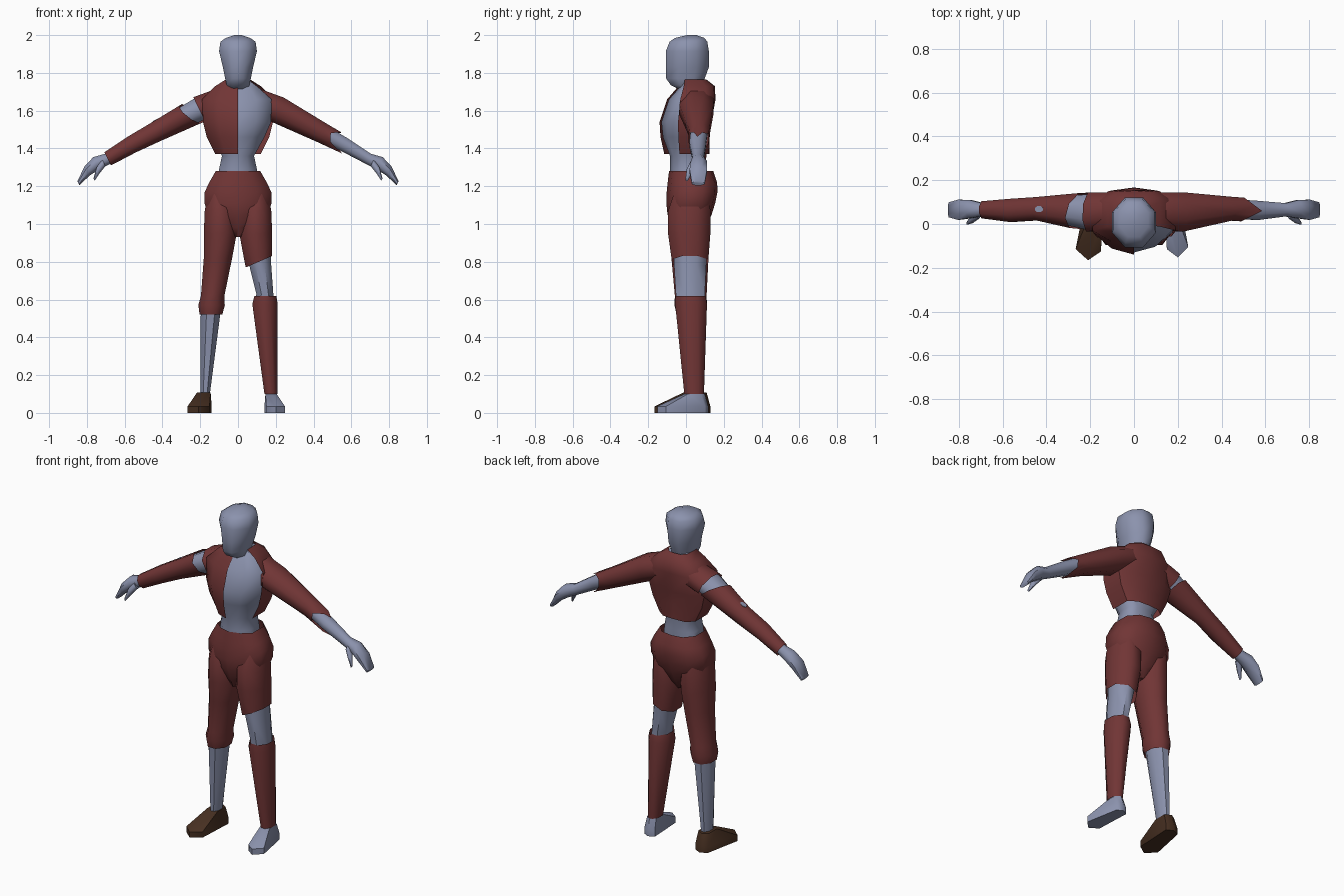
import bpy, bmesh, math
from mathutils import Vector

if "Cube" in bpy.data.objects:
    bpy.data.objects.remove(bpy.data.objects["Cube"])


def material(name, rgb):
    m = bpy.data.materials.new(name)
    m.diffuse_color = (*rgb, 1)
    m.use_nodes = True
    m.node_tree.nodes["Principled BSDF"].inputs["Base Color"].default_value = m.diffuse_color
    return m


SKIN = material("grey blue skin", (.26, .29, .42))
CLOTH = material("dark red cloth", (.165, .036, .036))
LEATHER = material("brown leather", (.065, .03, .016))


def loft(name, rings, mat, side=1, caps=True, cuts=(), drop=None):
    """Skin rings of points; side=-1 mirrors; cuts are (point, normal) planes whose positive side is removed."""
    bm = bmesh.new()
    vs = [[bm.verts.new(p) for p in r] for r in rings]
    n = len(rings[0])
    for a, b in zip(vs, vs[1:]):
        for i in range(n):
            j = (i + 1) % n
            bm.faces.new((a[i], a[j], b[j], b[i]))
    ends = [bm.faces.new(vs[0]), bm.faces.new(vs[-1])]
    for v in bm.verts:
        v.co.x *= side
    bmesh.ops.recalc_face_normals(bm, faces=bm.faces[:])
    bm.normal_update()
    gone = [] if caps else ends
    if drop:
        gone = gone + [f for f in bm.faces if f not in gone and drop(f)]
    bmesh.ops.delete(bm, geom=gone, context='FACES')
    for p, nrm in cuts:
        bmesh.ops.bisect_plane(bm, geom=bm.verts[:] + bm.edges[:] + bm.faces[:], clear_outer=True,
                               plane_co=(p[0] * side, p[1], p[2]),
                               plane_no=(nrm[0] * side, nrm[1], nrm[2]))
    me = bpy.data.meshes.new(name)
    bm.to_mesh(me)
    bm.free()
    me.materials.append(mat)
    ob = bpy.data.objects.new(name, me)
    bpy.context.collection.objects.link(ob)
    return ob


def octagon(c, u, v):
    """Eight points around c whose flats touch the half extents u and v."""
    k = 1 / math.cos(math.pi / 8)
    return [Vector(c) + Vector(u) * (k * math.cos(a)) + Vector(v) * (k * math.sin(a))
            for a in (math.pi / 8 + i * math.pi / 4 for i in range(8))]


def trunk(z, w, yf, yb, back=.7):
    """Body section with a ridge along the front centre line."""
    half = [(.55 * w, .8 * yf), (w, .3 * yf), (w, back * yb), (.6 * w, (.75 + back * .35) * yb)]
    return ([(0, yf, z)] + [(x, y, z) for x, y in half] + [(0, yb * 1.03, z)]
            + [(-x, y, z) for x, y in reversed(half)])


def upright(rows, g=0):
    """Rings along z from (z, x, y, half width, half depth)."""
    return [octagon((x, y, z), (rx + g, 0, 0), (0, ry + g, 0)) for z, x, y, rx, ry in rows]


def arm_rings(rows, g=0):
    """Rings square to the sloping arm from (x, y, z, half depth, half thickness)."""
    return [octagon((x, y, z), (0, ry + g, 0), ((rz + g) * .45, 0, (rz + g) * .89))
            for x, y, z, ry, rz in rows]


# Head and neck
loft("head", upright([(1.70, 0, .04, .055, .05), (1.735, 0, .005, .06, .085), (1.77, 0, -.003, .068, .102),
                      (1.83, 0, .008, .08, .113), (1.915, 0, .007, .1, .114), (1.965, 0, .013, .093, .1),
                      (1.985, 0, .02, .065, .078), (2.0, 0, .03, .02, .025)]), SKIN)

# Torso
loft("torso", [trunk(*r) for r in [
    (1.24, .105, -.08, .09), (1.29, .1, -.085, .09), (1.36, .085, -.085, .09), (1.46, .14, -.122, .105),
    (1.54, .175, -.13, .118), (1.66, .178, -.09, .14), (1.73, .1, -.03, .13), (1.76, .06, -.01, .09)]], SKIN)

# Shirt, torn open on one side of the chest
loft("shirt", [trunk(*r) for r in [
    (1.37, .12, -.115, .12), (1.46, .165, -.135, .122), (1.54, .185, -.14, .13), (1.66, .19, -.10, .152),
    (1.73, .12, -.04, .148), (1.765, .065, -.02, .105)]], CLOTH, caps=False,
    drop=lambda f: f.calc_center_median().x > 0 and f.normal.y < -.3)

# Trouser seat
loft("trouser_seat", [trunk(*r, .55) for r in [
    (.93, .02, -.05, .07), (.98, .08, -.07, .10), (1.05, .155, -.098, .132), (1.11, .178, -.104, .15),
    (1.17, .176, -.102, .162), (1.22, .152, -.097, .16), (1.28, .118, -.09, .14)]], CLOTH,
    drop=lambda f: f.normal.z > .95)

ARM = [(.05, .065, 1.668, .06, .055), (.12, .06, 1.64, .075, .06), (.21, .055, 1.605, .08, .062),
       (.44, .07, 1.485, .044, .045), (.56, .062, 1.422, .044, .038), (.69, .065, 1.345, .03, .03)]
HAND = [(.75, .068, 1.322, .042, .036), (.80, .065, 1.28, .046, .028), (.845, .065, 1.215, .034, .012)]
LEG = [(.95, .095, .025, .075, .095), (.78, .118, .022, .058, .085), (.63, .142, .023, .045, .077),
       (.56, .143, .025, .054, .072), (.10, .174, .043, .025, .044), (.06, .174, .043, .025, .044)]
TROUSER = [(1.16, .1, .025, .06, .09), (1.07, .094, .018, .082, .112), (.95, .094, .017, .087, .112),
           (.82, .106, .021, .075, .098), (.62, .134, .025, .062, .084)]
CUFF = [(.57, .14, .025, .07, .086), (.52, .143, .025, .06, .075)]

FOOT = [(.21, .1), (.248, -.105), (.2, -.152), (.15, -.115), (.14, .1), (.175, .118)]
ANKLE = [(.205, .08), (.205, .01), (.175, -.01), (.145, .01), (.145, .08), (.175, .1)]


def foot(name, mat, side, g):
    def outline(pts, z):
        return [((x - .185) * (1 + g) + .185 + g * .04, y * (1 + g * .5), z) for x, y in pts]
    loft(name, [outline(FOOT, 0), outline(FOOT, .035), outline(ANKLE, .1 + g * .05)], mat, side)


# Bare limbs, mirrored
for side, word in ((1, "left"), (-1, "right")):
    loft(word + "_arm", arm_rings(ARM + HAND), SKIN, side)
    loft(word + "_thumb", arm_rings([(.71, .045, 1.325, .02, .02), (.74, .022, 1.285, .018, .018),
                                     (.762, .004, 1.235, .007, .007)]), SKIN, side)
    loft(word + "_leg", upright(LEG), SKIN, side)

# Sleeves: a long one torn to a point, and a shoulder cap with a separate lower sleeve
loft("left_sleeve", arm_rings(ARM, .01), CLOTH, 1, False,
     [((.585, .06, 1.46), (.45, -.9, 0)), ((.585, .06, 1.46), (.6, .8, 0))])
loft("right_shoulder_cap", arm_rings(ARM, .01), CLOTH, -1, False, [((.20, .055, 1.605), (.89, .05, -.45))])
loft("right_sleeve", arm_rings(ARM, .009), CLOTH, -1, False, [((.28, .06, 1.61), (-.62, -.29, .79))])

# Small tear on the elbow of the lower sleeve
loft("right_elbow_tear", [octagon((.433 + h * .45, .068, 1.551 + h * .89), (.018, 0, -.009), (0, .014, 0))
                          for h in (-.004, .003)], SKIN, -1)

# Trouser legs: one torn at the thigh, one ending in a cuff under the knee
loft("left_trouser_leg", upright(TROUSER), CLOTH, 1, False, [((.11, .02, .80), (.4, 0, -.92))])
loft("right_trouser_leg", upright(TROUSER + CUFF), CLOTH, -1, False)

# Remaining lower trouser piece
loft("left_shin_cloth", upright([(.62, .145, .024, .058, .08), (.575, .143, .027, .067, .084),
                                 (.10, .174, .043, .034, .052)]), CLOTH, 1, False)

# Bare foot and shoe
foot("left_foot", SKIN, 1, 0)
foot("right_shoe", LEATHER, -1, .18)

# Soft shading with crisp edges
bpy.ops.object.select_all(action='SELECT')
bpy.context.view_layer.objects.active = bpy.data.objects["torso"]
bpy.ops.object.shade_smooth_by_angle(angle=math.radians(55))
